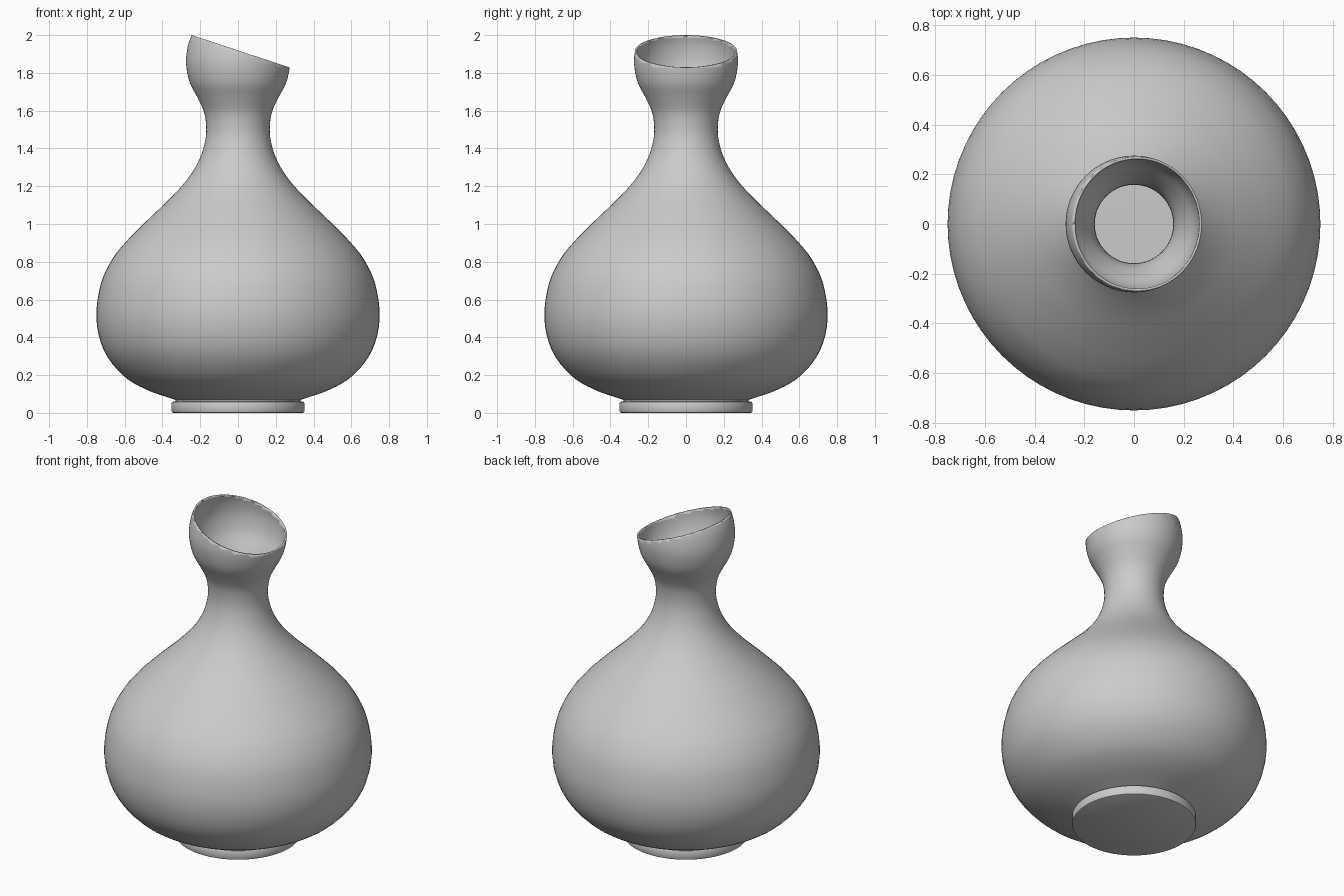
import bpy, bmesh, math
from mathutils import Vector

if "Cube" in bpy.data.objects:
    bpy.data.objects.remove(bpy.data.objects["Cube"])

SEGMENTS = 72


def smooth_profile(pts, steps=4):
    """Catmull-Rom curve through (radius, height) points."""
    p = [Vector(q) for q in pts]
    p = [2 * p[0] - p[1]] + p + [2 * p[-1] - p[-2]]
    out = []
    for i in range(1, len(p) - 2):
        a, b, c, d = p[i - 1:i + 3]
        for k in range(steps):
            t = k / steps
            out.append(0.5 * (2 * b + (c - a) * t + (2 * a - 5 * b + 4 * c - d) * t ** 2
                              + (3 * b - a - 3 * c + d) * t ** 3))
    return out + [p[-2]]


def lathe(name, profile, cut=None):
    """Revolve a profile around z; optionally slice off everything above a plane."""
    bm = bmesh.new()
    vs = [bm.verts.new((r, 0, z)) for r, z in profile]
    es = [bm.edges.new(e) for e in zip(vs, vs[1:])]
    bmesh.ops.spin(bm, geom=vs + es, cent=(0, 0, 0), axis=(0, 0, 1),
                   angle=math.tau, steps=SEGMENTS, use_duplicate=False)
    bmesh.ops.remove_doubles(bm, verts=bm.verts, dist=1e-4)
    if cut:
        bmesh.ops.bisect_plane(bm, geom=bm.verts[:] + bm.edges[:] + bm.faces[:],
                               plane_co=cut[0], plane_no=cut[1], clear_outer=True)
    bmesh.ops.recalc_face_normals(bm, faces=bm.faces)
    # make sure the lowest face points down, so the normals face outwards
    low = min(bm.faces, key=lambda f: f.calc_center_median().z)
    if low.normal.z > 0:
        bmesh.ops.reverse_faces(bm, faces=bm.faces)
    mesh = bpy.data.meshes.new(name)
    bm.to_mesh(mesh)
    bm.free()
    ob = bpy.data.objects.new(name, mesh)
    bpy.context.collection.objects.link(ob)
    return ob


def shade(ob):
    bpy.ops.object.select_all(action='DESELECT')
    ob.select_set(True)
    bpy.context.view_layer.objects.active = ob
    bpy.ops.object.shade_smooth_by_angle(angle=math.radians(35))


# Hollow body: bulb, neck and flared mouth with a slanted rim
curve = smooth_profile([
    (0.33, 0.068), (0.49, 0.125), (0.61, 0.20), (0.71, 0.33), (0.75, 0.50),
    (0.727, 0.68), (0.668, 0.81), (0.585, 0.915), (0.47, 1.03), (0.36, 1.135),
    (0.27, 1.235), (0.21, 1.33), (0.178, 1.42), (0.168, 1.50), (0.179, 1.59),
    (0.215, 1.67), (0.256, 1.75), (0.275, 1.85), (0.266, 1.94), (0.245, 2.0),
    (0.215, 2.06)])
body = lathe("vase_body", [(0, 0.055), (0.33, 0.055)] + [tuple(v) for v in curve],
             cut=((-0.245, 0, 2.0), (0.17, 0, 0.515)))
shade(body)
wall = body.modifiers.new("wall", 'SOLIDIFY')
wall.thickness = 0.01
wall.offset = -1

# Foot disc with softened edges
foot = lathe("foot", [(0, 0), (0.343, 0), (0.349, 0.003), (0.352, 0.009), (0.352, 0.051),
                      (0.349, 0.057), (0.343, 0.06), (0, 0.06)])
shade(foot)
